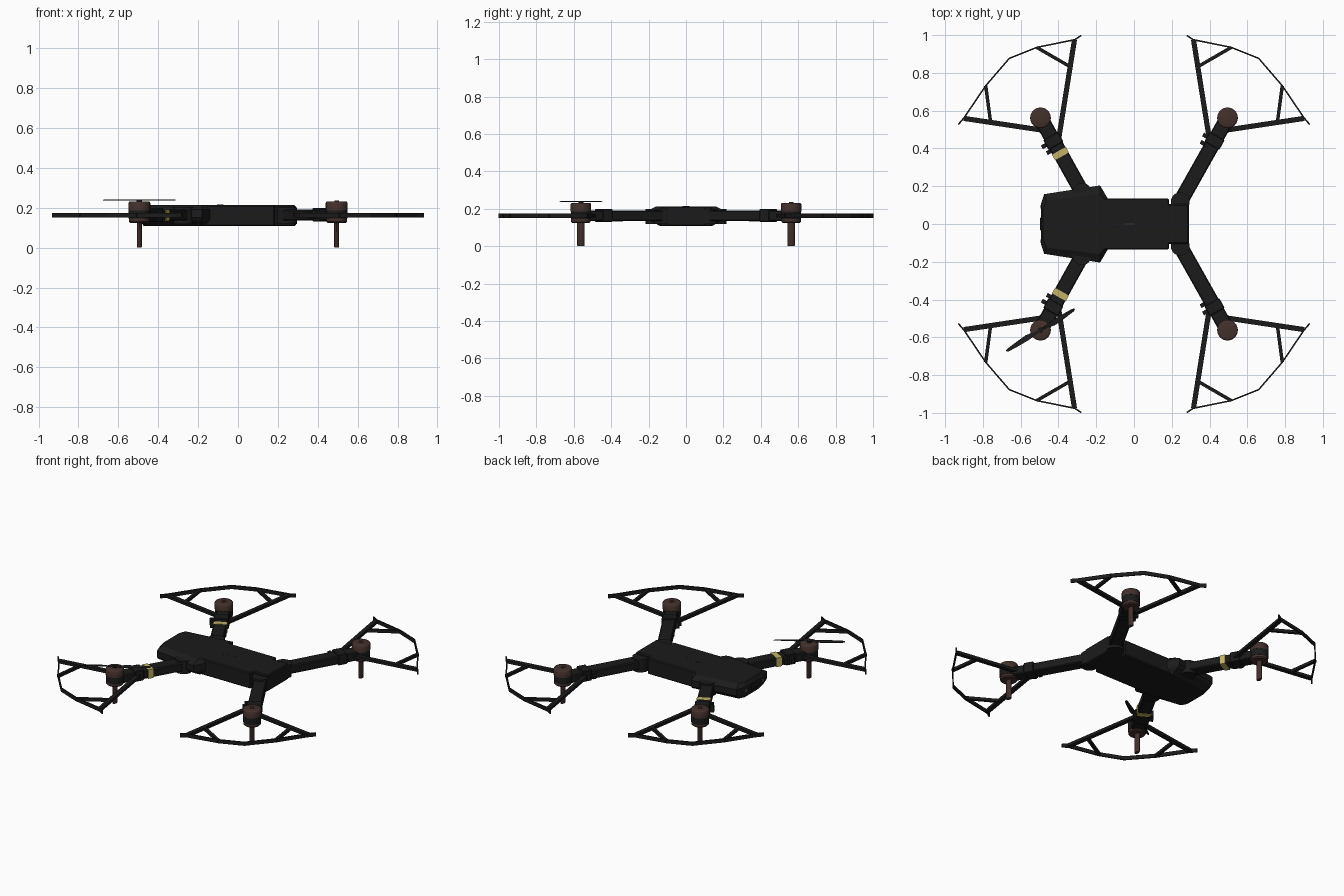
import bpy, bmesh, math
from mathutils import Vector

if "Cube" in bpy.data.objects:
    bpy.data.objects.remove(bpy.data.objects["Cube"])


def material(name, rgb):
    m = bpy.data.materials.new(name)
    m.diffuse_color = (*rgb, 1)
    m.use_nodes = True
    m.node_tree.nodes["Principled BSDF"].inputs["Base Color"].default_value = m.diffuse_color
    return m


BLACK = material("black_plastic", (0.011, 0.011, 0.011))
BROWN = material("brown_metal", (0.055, 0.03, 0.025))
YELLOW = material("yellow_band", (0.55, 0.45, 0.13))
GREY = material("grey_trim", (0.12, 0.12, 0.12))


def loft(name, rings, mat, bevel=0.0):
    """Closed solid through rings of equal point count."""
    bm = bmesh.new()
    vs = [[bm.verts.new(p) for p in r] for r in rings]
    n = len(vs[0])
    for a, b in zip(vs, vs[1:]):
        for i in range(n):
            j = (i + 1) % n
            bm.faces.new((a[i], a[j], b[j], b[i]))
    bm.faces.new(vs[0])
    bm.faces.new(vs[-1])
    bmesh.ops.recalc_face_normals(bm, faces=bm.faces)
    me = bpy.data.meshes.new(name)
    bm.to_mesh(me)
    bm.free()
    ob = bpy.data.objects.new(name, me)
    bpy.context.collection.objects.link(ob)
    me.materials.append(mat)
    if bevel:
        b = ob.modifiers.new("bevel", 'BEVEL')
        b.width, b.segments = bevel, 1
    return ob


def box(name, x, y, z, mat, bevel=0.0):
    pts = [(x[0], y[0]), (x[1], y[0]), (x[1], y[1]), (x[0], y[1])]
    return loft(name, [[(*p, h) for p in pts] for h in z], mat, bevel)


def beam(name, p, q, w, z, mat, bevel=0.0):
    """Flat bar from p to q in plan, width w, between heights z."""
    p, q = Vector(p), Vector(q)
    d = (q - p).normalized()
    s = Vector((-d.y, d.x)) * w / 2
    pts = [p - s, q - s, q + s, p + s]
    return loft(name, [[(c.x, c.y, h) for c in pts] for h in z], mat, bevel)


def turned(name, c, profile, mat, n=24, sx=1, sy=1):
    """Round part from (radius, height) pairs."""
    rings = [[(c[0] + r * sx * math.cos(2 * math.pi * i / n),
               c[1] + r * sy * math.sin(2 * math.pi * i / n), h) for i in range(n)]
             for r, h in profile]
    ob = loft(name, rings, mat)
    bpy.context.view_layer.objects.active = ob
    ob.select_set(True)
    bpy.ops.object.shade_smooth_by_angle(angle=math.radians(35))
    ob.select_set(False)
    return ob


# Fuselage: central block, stepped tail and wedge-shaped head
box("main_body", (-0.2, 0.185), (-0.135, 0.135), (0.108, 0.213), BLACK, 0.006)
box("tail_body", (0.17, 0.29), (-0.105, 0.105), (0.108, 0.213), BLACK, 0.006)
half = [(-0.493, 0.105), (-0.475, 0.158), (-0.18, 0.204), (-0.14, 0.137)]
outline = half + [(x, -y) for x, y in reversed(half)]
levels = [(0.108, 0.68, 0.02), (0.137, 0.95, 0.002), (0.15, 1.0, 0), (0.19, 1.0, 0), (0.213, 0.78, 0.012)]
loft("head_body", [[(x + (dx if x < -0.3 else 0), y * k, z) for x, y in outline]
                   for z, k, dx in levels], BLACK)

# Details on top and nose
turned("power_button", (-0.09, 0), [(0.018, 0.21), (0.018, 0.2145), (0.015, 0.2155)], BLACK)
for i in range(4):
    turned("status_light", (-0.045 + i * 0.013, 0), [(0.003, 0.212), (0.003, 0.2145)], GREY, 8)
box("camera_window", (-0.497, -0.485), (-0.035, 0.035), (0.145, 0.19), BLACK, 0.003)
for s in (-1, 1):
    y = sorted((s * 0.082, s * 0.1))
    box("nose_light", (-0.496, -0.485), y, (0.155, 0.172), GREY)

# Outer guard rim points for one corner
RIM = [(0.93, 0.527), (0.90, 0.562), (0.785, 0.732), (0.66, 0.877),
       (0.515, 0.935), (0.313, 0.976), (0.28, 0.998)]

for sx, end in ((-1, "front"), (1, "rear")):
    for sy in (-1, 1):
        def m(p):
            return (p[0] * sx, p[1] * sy)

        hub = Vector((0.495, 0.562))
        root = Vector((0.265, 0.15) if end == "front" else (0.235, 0.1))
        d = (hub - root).normalized()
        side = Vector((d.y, -d.x))  # towards the outer end

        # Arm, hinge and guard collar
        beam(end + "_arm", m(root), m(hub), 0.08, (0.135, 0.19), BLACK, 0.006)
        turned(end + "_hinge", m(root + d * 0.02), [(0.05, 0.118), (0.05, 0.2)], BLACK)
        at = root + d * ((0.44 - root.y) / d.y)
        beam("guard_collar", m(at - d * 0.03), m(at + d * 0.03), 0.09, (0.13, 0.199), BLACK, 0.004)
        # Hooked clip: on the outer flank in front, inner flank at the rear
        flank = side if end == "front" else -side
        for k in (-0.04, 0.0):
            c = at + d * k
            e = 0.062 if k else 0.07
            if end == "front":
                beam("guard_clip", m(c), m(c + flank * e), 0.022, (0.145, 0.185), BLACK)
            else:
                beam("guard_clip", m(c), m(c + flank * e), 0.022, (0.145, 0.185), BLACK)
        if end == "front":
            b = root + d * ((0.373 - root.y) / d.y)
            beam("yellow_band", m(b - d * 0.017), m(b + d * 0.017), 0.084, (0.133, 0.192), YELLOW)

        # Motor: base, arm socket, bell cap, shaft tip, landing leg
        c = m(hub)
        turned("motor_base", c, [(0.046, 0.124), (0.052, 0.13), (0.052, 0.147)], BROWN)
        turned("motor_socket", c, [(0.054, 0.145), (0.054, 0.188)], BLACK)
        turned("motor_cap", c, [(0.055, 0.186), (0.055, 0.224), (0.051, 0.23), (0.046, 0.232)], BROWN)
        turned("motor_shaft", c, [(0.012, 0.23), (0.012, 0.237)], BROWN, 12)
        turned("landing_leg", c, [(0.018, 0), (0.0205, 0.004), (0.0205, 0.13)], BROWN, 16, 0.62, 1)

        # Propeller guard: two spars, two struts, thin rim
        z = (0.154, 0.172)
        beam("guard_spar", m((0.42, 0.487)), m((0.90, 0.559)), 0.027, z, BLACK)
        beam("guard_spar", m((0.402, 0.43)), m((0.315, 0.976)), 0.027, z, BLACK)
        beam("guard_strut", m((0.76, 0.545)), m((0.785, 0.732)), 0.018, z, BLACK)
        beam("guard_strut", m((0.342, 0.835)), m((0.515, 0.935)), 0.018, z, BLACK)
        rim = []
        for i, p in enumerate(RIM):
            a, b = Vector(RIM[max(i - 1, 0)]), Vector(RIM[min(i + 1, len(RIM) - 1)])
            t = (b - a).normalized()
            n = Vector((-t.y, t.x)) * 0.004
            u, v = m(Vector(p) + n), m(Vector(p) - n)
            rim.append([(*u, 0.15), (*v, 0.15), (*v, 0.174), (*u, 0.174)])
        loft("guard_rim", rim, BLACK)

# Single two-bladed propeller on the front right motor
hub = Vector((-0.495, -0.562))
d = Vector((0.182, 0.112)).normalized()
n = Vector((-d.y, d.x))
turned("propeller_hub", hub, [(0.014, 0.232), (0.014, 0.241)], BLACK, 16)
for s in (-1, 1):
    rings = []
    for r, lead, trail in ((0, 0.006, 0.006), (0.04, 0.008, 0.01), (0.08, 0.012, 0.018),
                           (0.14, 0.011, 0.014), (0.2, 0.008, 0.008), (0.212, 0.004, 0.004)):
        o = hub + d * s * r
        a, b = o + n * s * lead, o - n * s * trail
        rings.append([(*a, 0.240), (*b, 0.236), (*b, 0.238), (*a, 0.242)])
    loft("propeller_blade", rings, BLACK)
